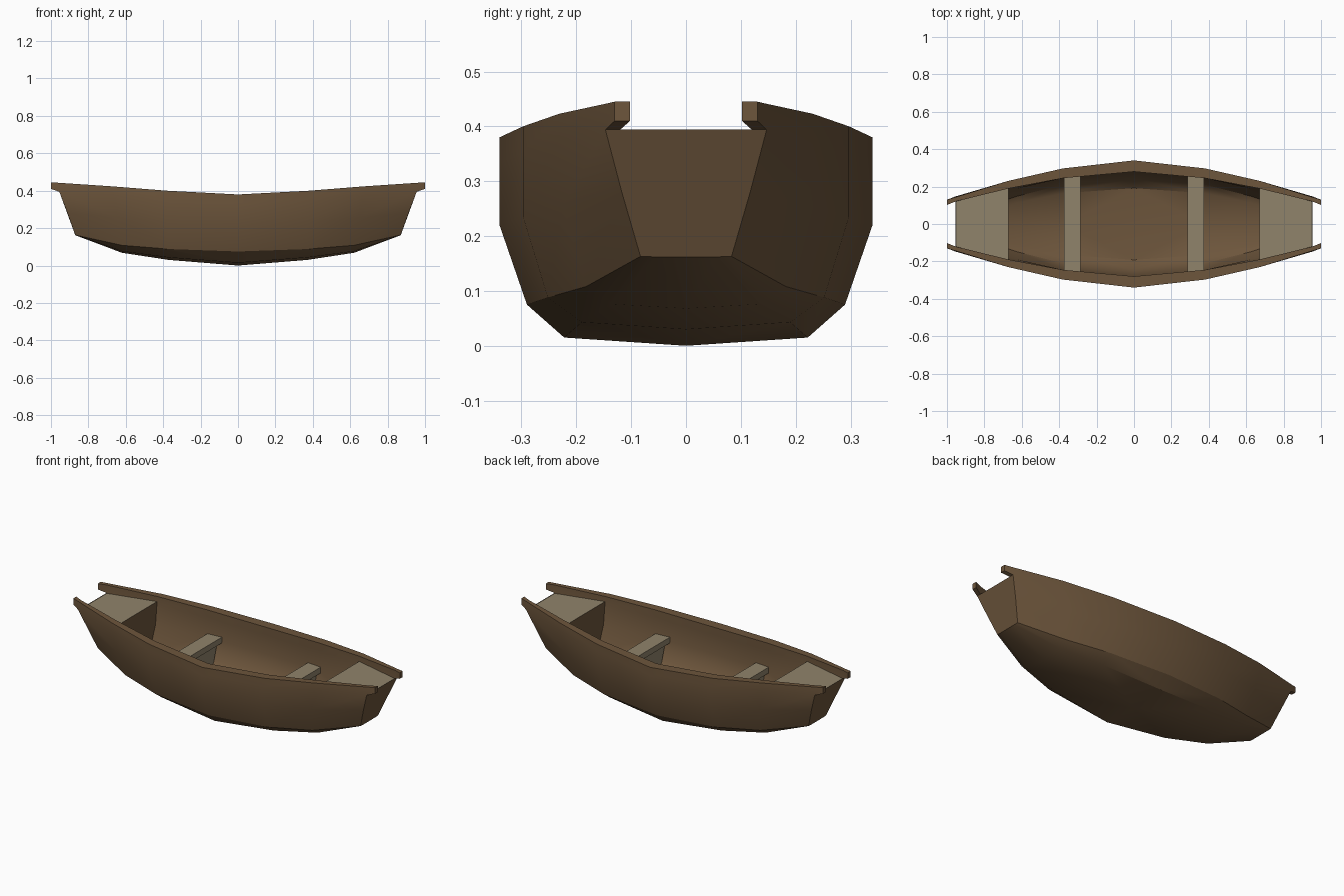
import bpy, bmesh

cube = bpy.data.objects.get("Cube")
if cube:
    bpy.data.objects.remove(cube, do_unlink=True)


def make_material(name, rgb):
    mat = bpy.data.materials.new(name)
    mat.use_nodes = True
    color = (*rgb, 1.0)
    mat.diffuse_color = color
    mat.node_tree.nodes["Principled BSDF"].inputs["Base Color"].default_value = color
    return mat


brown = make_material("brown wood", (0.153, 0.092, 0.045))
tan = make_material("pale wood", (0.28, 0.23, 0.147))


def make_object(name, bm, materials):
    mesh = bpy.data.meshes.new(name)
    bm.to_mesh(mesh)
    bm.free()
    for mat in materials:
        mesh.materials.append(mat)
    obj = bpy.data.objects.new(name, mesh)
    bpy.context.collection.objects.link(obj)
    return obj


def strip(bm, first, second, pairs):
    """Bridge two sections, facing outward."""
    for a, b in pairs:
        bm.faces.new((first[a], first[b], second[b], second[a]))


# Hull: outer section from keel up to rail top, at four stations from midship to end
stations = [
    # thickness, inner rail y, outer points (x, y, z)
    (0.060, 0.28, [(0, 0, 0), (0, 0.222, 0.015), (0, 0.29, 0.075),
                   (0, 0.34, 0.22), (0, 0.34, 0.335), (0, 0.34, 0.38)]),
    (0.050, 0.245, [(0.37, 0, 0.03), (0.37, 0.19, 0.043), (0.37, 0.252, 0.088),
                    (0.375, 0.297, 0.235), (0.38, 0.297, 0.355), (0.38, 0.297, 0.4)]),
    (0.040, 0.19, [(0.62, 0, 0.068), (0.62, 0.135, 0.076), (0.62, 0.182, 0.108),
                   (0.645, 0.225, 0.255), (0.67, 0.231, 0.378), (0.67, 0.231, 0.423)]),
    (0.022, 0.12, [(0.87, 0, 0.162), (0.87, 0.055, 0.162), (0.87, 0.083, 0.163),
                   (0.912, 0.117, 0.28), (0.955, 0.147, 0.394), (0.955, 0.143, 0.442)]),
]

bm = bmesh.new()
rings = []
for t, rail_y, outer in stations:
    keel, garboard, chine, mid, rail_low, rail_top = outer
    inner = [
        (rail_top[0], rail_y, rail_top[2]),
        (rail_low[0], rail_y, rail_low[2]),
        (mid[0], mid[1] - t, mid[2]),
        (chine[0], chine[1] - t * 0.8, chine[2] + t * 0.8),
        (garboard[0], garboard[1] - t * 0.5, garboard[2] + t),
        (keel[0], 0, keel[2] + t),
    ]
    rings.append([bm.verts.new(p) for p in outer + inner])
for first, second in zip(rings, rings[1:]):
    strip(bm, first, second, [(j, j + 1) for j in range(len(first) - 1)])

# Transom
end = rings[-1]
bm.faces.new(end[:5] + [bm.verts.new((0.955, 0, 0.394))])

# Rail horn running past the transom
horn = end[4:8]
tip = [bm.verts.new(p) for p in [(1, 0.13, 0.41), (1, 0.13, 0.445),
                                 (1, 0.102, 0.445), (1, 0.102, 0.41)]]
strip(bm, horn, tip, [(0, 1), (1, 2), (2, 3), (3, 0)])
bm.faces.new(tip)

hull = make_object("hull", bm, [brown])
mirror = hull.modifiers.new("mirror", "MIRROR")
mirror.use_axis = (True, True, False)
mirror.use_clip = True
mirror.merge_threshold = 0.0005
bpy.ops.object.select_all(action="DESELECT")
hull.select_set(True)
bpy.context.view_layer.objects.active = hull
bpy.ops.object.shade_smooth_by_angle(angle=0.55)


def prism(name, side, near, far, materials):
    """Solid across the boat; near and far give low and high (x, half width, z)."""
    bm = bmesh.new()
    for low, high in (near, far):
        for (x, y, z) in (low, high):
            for s in (-1, 1):
                bm.verts.new((side * x, s * y, z))
    bmesh.ops.convex_hull(bm, input=bm.verts)
    bmesh.ops.recalc_face_normals(bm, faces=bm.faces)
    for face in bm.faces:
        # Only the upward face takes the second material
        face.material_index = int(len(materials) > 1 and face.normal.z > 0.9)
    return make_object(name, bm, materials)


for side, label in ((1, "left"), (-1, "right")):
    # End deck with pale top and brown bulkhead
    prism(label + "_end_deck", side,
          ((0.67, 0.15, 0.13), (0.67, 0.205, 0.392)),
          ((0.868, 0.06, 0.17), (0.953, 0.135, 0.392)), [brown, tan])
    # Bench and its support
    prism(label + "_bench", side,
          ((0.285, 0.265, 0.222), (0.285, 0.265, 0.257)),
          ((0.375, 0.255, 0.222), (0.375, 0.255, 0.257)), [tan])
    prism(label + "_bench_support", side,
          ((0.305, 0.19, 0.07), (0.305, 0.24, 0.225)),
          ((0.355, 0.19, 0.07), (0.355, 0.24, 0.225)), [tan])
